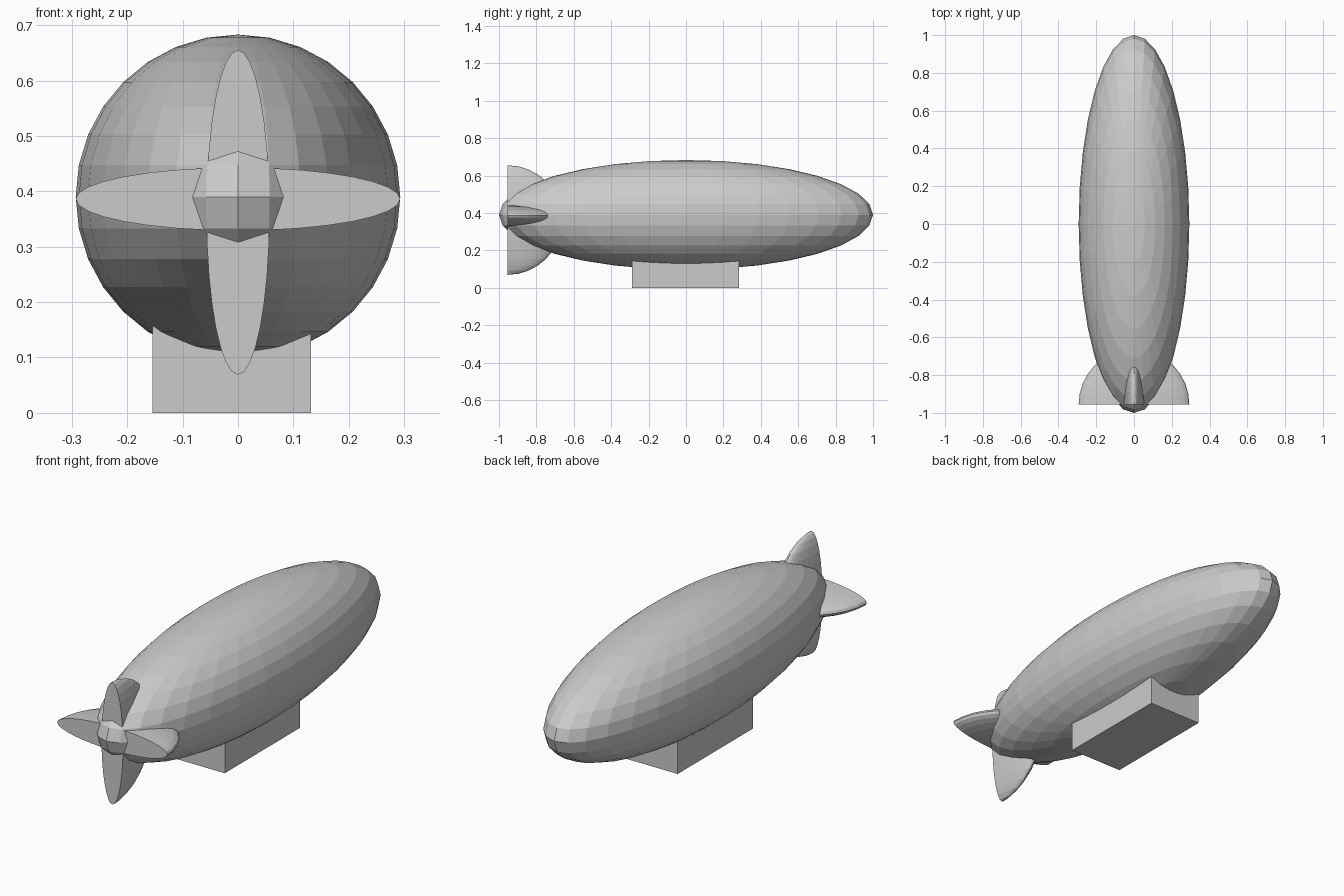
import bpy
import bmesh
from mathutils import Matrix, Vector

cube = bpy.data.objects.get("Cube")
if cube:
    bpy.data.objects.remove(cube, do_unlink=True)

GREY = (0.6, 0.6, 0.6, 1.0)
grey = bpy.data.materials.new("plain grey")
grey.use_nodes = True
grey.diffuse_color = GREY
grey.node_tree.nodes["Principled BSDF"].inputs["Base Color"].default_value = GREY


def finish(name, bm, location):
    """Turn a bmesh into a flat-shaded grey object."""
    bmesh.ops.recalc_face_normals(bm, faces=bm.faces)
    mesh = bpy.data.meshes.new(name)
    bm.to_mesh(mesh)
    bm.free()
    mesh.materials.append(grey)
    obj = bpy.data.objects.new(name, mesh)
    obj.location = location
    bpy.context.collection.objects.link(obj)
    return obj


def ellipsoid(radii):
    bm = bmesh.new()
    bmesh.ops.create_uvsphere(bm, u_segments=32, v_segments=16, radius=1,
                              matrix=Matrix.Diagonal((*radii, 1)))
    return bm


def fin_pair(name, radii, location):
    """Half ellipsoid with a flat, closed face towards -y."""
    bm = ellipsoid(radii)
    cut = bmesh.ops.bisect_plane(
        bm, geom=bm.verts[:] + bm.edges[:] + bm.faces[:], dist=1e-5,
        plane_co=Vector((0, 0, 0)), plane_no=Vector((0, 1, 0)), clear_inner=True)
    rim = [e for e in cut["geom_cut"] if isinstance(e, bmesh.types.BMEdge)]
    if not rim:
        rim = [e for e in bm.edges if e.is_boundary]
    bmesh.ops.holes_fill(bm, edges=rim, sides=0)
    return finish(name, bm, location)


# Long envelope
RADIUS = 0.293
finish("envelope", ellipsoid((RADIUS, 1, RADIUS)), (0, 0, 0.39))

# Crossed tail fins
fin_pair("vertical_fins", (0.057, RADIUS, RADIUS), (0, -0.955, 0.362))
fin_pair("horizontal_fins", (RADIUS, RADIUS, 0.057), (0, -0.955, 0.386))

# Gondola, tucked into the underside
bm = bmesh.new()
bmesh.ops.create_cube(bm, size=1, matrix=Matrix.Diagonal((0.286, 0.572, 0.286, 1)))
finish("gondola", bm, (-0.011, -0.003, 0.143))
